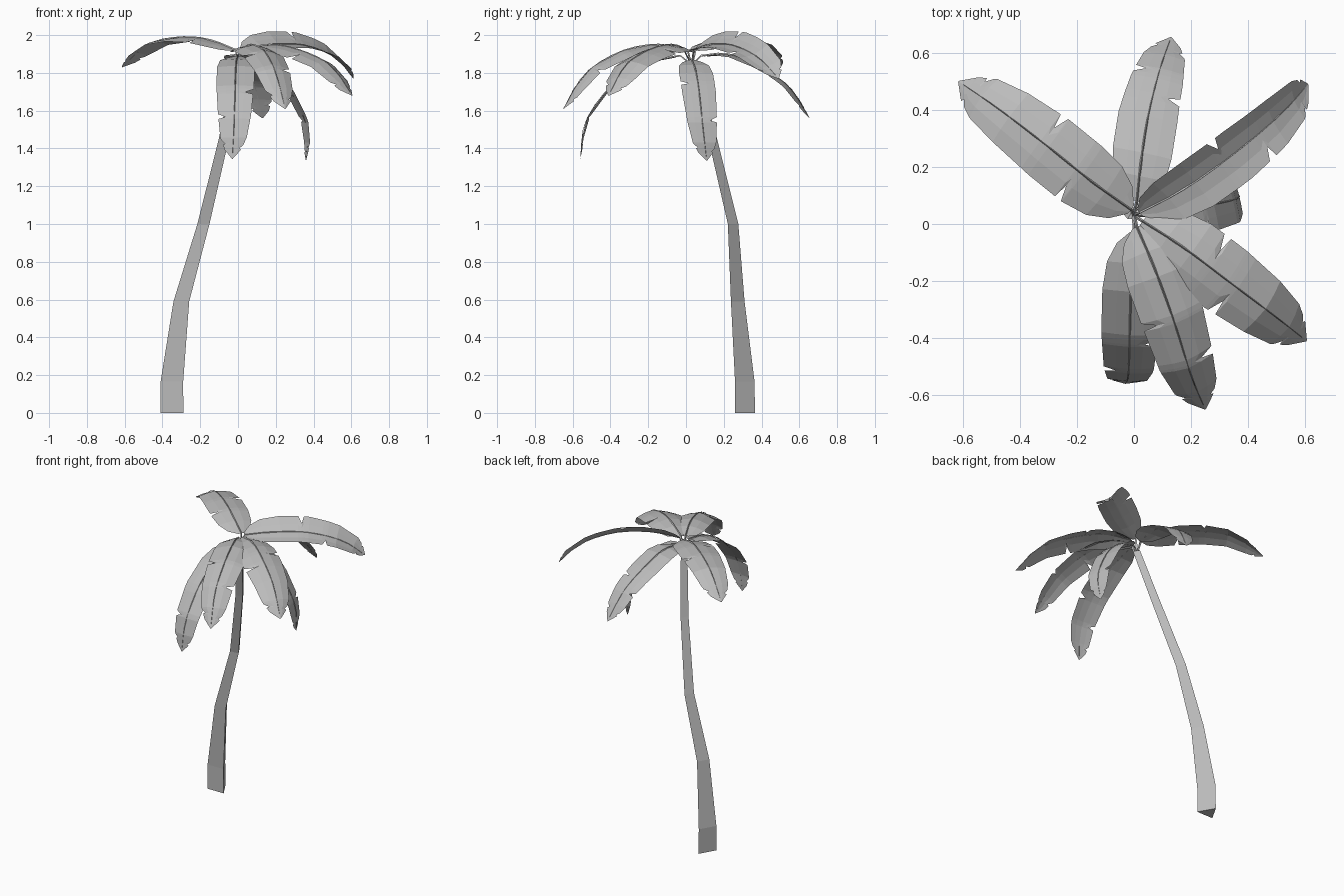
import bpy, bmesh, math
from mathutils import Matrix, Vector

default = bpy.data.objects.get("Cube")
if default:
    bpy.data.objects.remove(default, do_unlink=True)

grey = bpy.data.materials.new("plain_grey")
grey.use_nodes = True
colour = (0.5, 0.5, 0.5, 1)
grey.diffuse_color = colour
grey.node_tree.nodes["Principled BSDF"].inputs["Base Color"].default_value = colour
UP = Vector((0, 0, 1))


def finish(bm, name, closed=True):
    if closed:
        bmesh.ops.recalc_face_normals(bm, faces=bm.faces)
    mesh = bpy.data.meshes.new(name)
    bm.to_mesh(mesh)
    bm.free()
    mesh.materials.append(grey)
    obj = bpy.data.objects.new(name, mesh)
    bpy.context.collection.objects.link(obj)


def loft(name, rings):
    """Closed solid skinned through rings of equal length."""
    bm = bmesh.new()
    loops = [[bm.verts.new(p) for p in ring] for ring in rings]
    n = len(loops[0])
    for a, b in zip(loops, loops[1:]):
        for i in range(n):
            j = (i + 1) % n
            bm.faces.new((a[i], a[j], b[j], b[i]))
    bm.faces.new(loops[0])
    bm.faces.new(loops[-1])
    finish(bm, name)


def triangle(centre, radius, across, out):
    """Three-sided ring with one corner pointing along out."""
    corners = [math.radians(a) for a in (90, 210, 330)]
    return [centre + radius * (across * math.cos(a) + out * math.sin(a)) for a in corners]


def curve_point(pts, t):
    """Smooth curve through the points, t from 0 to 1."""
    k = min(int(t * (len(pts) - 1)), len(pts) - 2)
    u = t * (len(pts) - 1) - k
    p1, p2 = pts[k], pts[k + 1]
    p0 = pts[k - 1] if k > 0 else p1 * 2 - p2
    p3 = pts[k + 2] if k + 2 < len(pts) else p2 * 2 - p1
    return 0.5 * (2 * p1 + (p2 - p0) * u + (2 * p0 - 5 * p1 + 4 * p2 - p3) * u ** 2
                  + (3 * p1 - p0 - 3 * p2 + p3) * u ** 3)


# Blade outline: position along the rib, share of the full half width
OUTLINE = [(0, 0.15), (0.06, 0.58), (0.16, 0.88), (0.3, 1), (0.5, 1), (0.7, 0.88),
           (0.86, 0.7), (0.94, 0.43), (1, 0.02)]


def outline(t):
    for (a, wa), (b, wb) in zip(OUTLINE, OUTLINE[1:]):
        if t <= b:
            return wa + (wb - wa) * (t - a) / (b - a)
    return OUTLINE[-1][1]


def leaf(name, pts, half, fold, left, right, roll=0):
    """Blade with torn edges; left and right list the tears, roll lowers the right edge."""
    pts = [Vector(p) for p in pts]
    heading = pts[-1] - pts[0]
    level = Vector((heading.y, -heading.x, 0)).normalized()
    tears = {-1: left + [0.93], 1: right + [0.9]}
    rows = {t for t, _ in OUTLINE}
    for t in left + right + [0.9, 0.93]:
        rows |= {t - 0.025, t, t + 0.012}
    rows = sorted(rows)

    def frame(t):
        a, b = max(t - 0.01, 0), min(t + 0.01, 1)
        tangent = (curve_point(pts, b) - curve_point(pts, a)).normalized()
        side = Matrix.Rotation(math.radians(roll), 3, tangent) @ level
        return curve_point(pts, t), side, side.cross(tangent).normalized()

    bm = bmesh.new()
    grid = []
    for t in rows:
        p, side, normal = frame(t)
        row = []
        for s in (-1, -0.5, 0, 0.5, 1):
            w = half * outline(t)
            if s and t in tears[1 if s > 0 else -1]:
                w *= 0.55 if t < 0.88 else 0.75
            drop = fold * w * abs(s) ** 1.5
            row.append(bm.verts.new(p + side * w * s - normal * drop))
        grid.append(row)
    for a, b in zip(grid, grid[1:]):
        for i in range(4):
            bm.faces.new((a[i], a[i + 1], b[i + 1], b[i]))
    finish(bm, name, closed=False)

    # Rib continues inward as the stem
    rings = [triangle(CROWN, 0.008, level, UP)]
    for i in range(13):
        t = i / 12 * 0.97
        p, side, normal = frame(t)
        rings.append(triangle(p, 0.006 - 0.005 * t, side, normal))
    loft(name + "_rib", rings)


# Trunk: bent three-sided taper, flat side to the front
CROWN = Vector((0, 0.03, 1.84))
trunk = [((-0.35, 0.295, 0), 0.07), ((-0.35, 0.294, 0.165), 0.069),
         ((-0.3, 0.262, 0.59), 0.048), ((-0.183, 0.24, 1), 0.037),
         ((-0.075, 0.134, 1.45), 0.031), (CROWN, 0.026)]
loft("trunk", [triangle(Vector(c), r, Vector((1, 0, 0)), Vector((0, 1, 0)))
               for c, r in trunk])

# Leaves around the crown
leaf("back_right_leaf",
     [(-0.01, 0.05, 1.92), (-0.15, 0.15, 1.975), (-0.3, 0.27, 1.99),
      (-0.47, 0.4, 1.955), (-0.615, 0.5, 1.83)], 0.12, 0.2, [0.33], [0.53])
leaf("back_leaf",
     [(0.01, 0.08, 1.89), (0.025, 0.22, 1.9), (0.05, 0.38, 1.84),
      (0.09, 0.54, 1.73), (0.13, 0.655, 1.56)], 0.105, 0.1, [0.75], [0.61])
leaf("back_left_leaf",
     [(0.02, 0.04, 1.92), (0.18, 0.125, 1.95), (0.355, 0.25, 1.945),
      (0.515, 0.385, 1.88), (0.61, 0.49, 1.77)], 0.105, -0.25, [0.45], [0.62], 25)
leaf("left_leaf",
     [(0.04, 0.03, 1.87), (0.17, 0.05, 1.82), (0.28, 0.07, 1.7),
      (0.365, 0.09, 1.51), (0.36, 0.11, 1.335)], 0.092, 0.05, [0.7], [0.42])
leaf("front_left_leaf",
     [(0.03, 0.01, 1.92), (0.17, -0.08, 1.95), (0.33, -0.2, 1.92),
      (0.49, -0.32, 1.84), (0.605, -0.41, 1.68)], 0.124, 0.3, [0.4], [0.54])
leaf("front_middle_leaf",
     [(0.01, -0.01, 1.92), (0.07, -0.15, 1.95), (0.14, -0.34, 1.915),
      (0.2, -0.53, 1.8), (0.25, -0.65, 1.61)], 0.112, 0.3, [0.7], [0.5])
leaf("front_leaf",
     [(0, -0.03, 1.89), (-0.01, -0.2, 1.855), (-0.015, -0.39, 1.735),
      (-0.02, -0.53, 1.545), (-0.03, -0.56, 1.345)], 0.1, 0.08, [0.55], [0.72])
